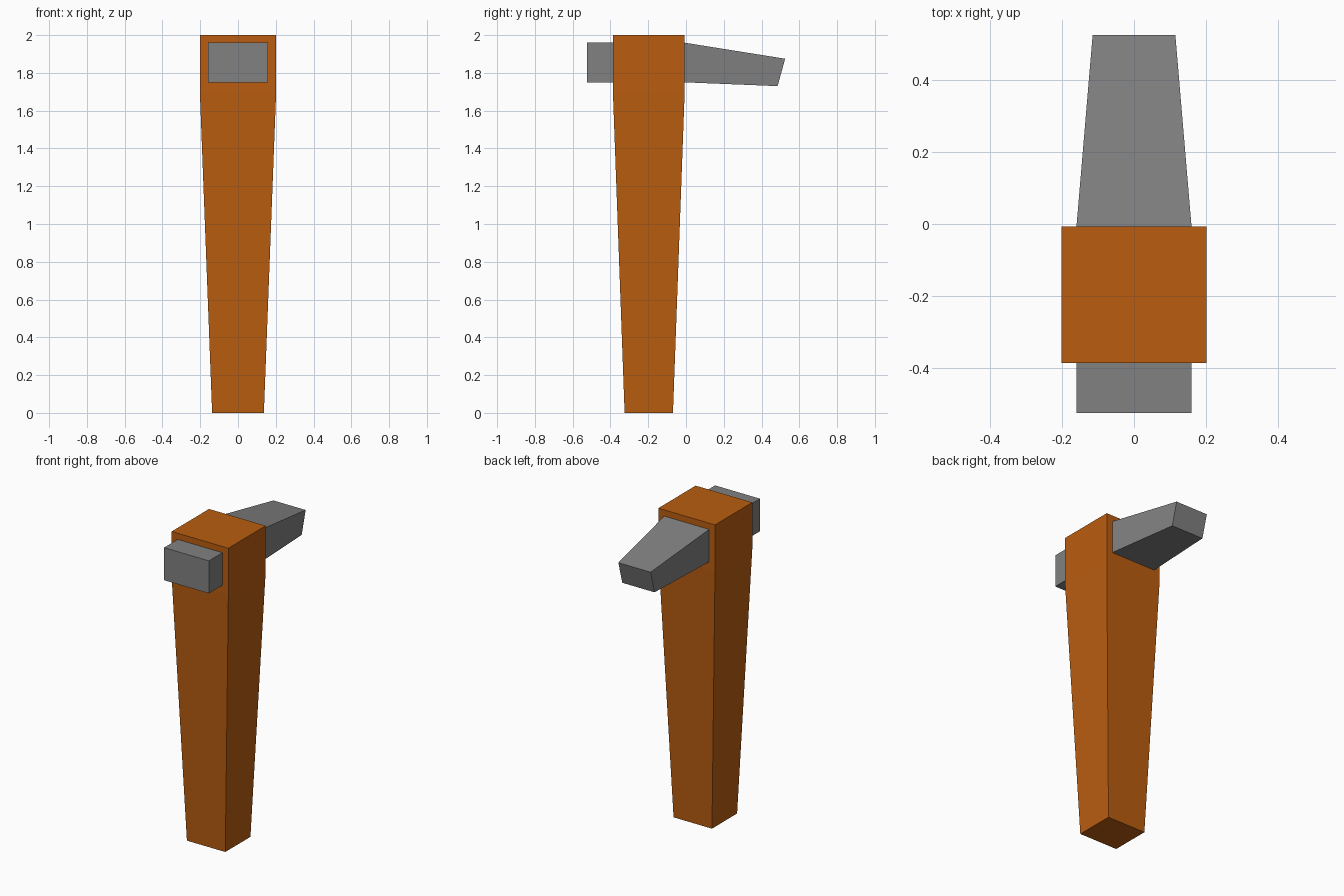
import bpy
import bmesh

cube = bpy.data.objects.get("Cube")
if cube:
    bpy.data.objects.remove(cube, do_unlink=True)


def make_material(name, rgb):
    mat = bpy.data.materials.new(name)
    mat.use_nodes = True
    mat.diffuse_color = (*rgb, 1)
    mat.node_tree.nodes["Principled BSDF"].inputs["Base Color"].default_value = (*rgb, 1)
    return mat


def loft(name, rings, mat):
    """Skin a closed solid through four-cornered cross-sections."""
    bm = bmesh.new()
    loops = [[bm.verts.new(p) for p in ring] for ring in rings]
    for a, b in zip(loops, loops[1:]):
        for i in range(len(a)):
            j = (i + 1) % len(a)
            bm.faces.new((a[i], a[j], b[j], b[i]))
    bm.faces.new(loops[0])
    bm.faces.new(loops[-1])
    bmesh.ops.recalc_face_normals(bm, faces=bm.faces)
    mesh = bpy.data.meshes.new(name)
    bm.to_mesh(mesh)
    bm.free()
    mesh.materials.append(mat)
    obj = bpy.data.objects.new(name, mesh)
    bpy.context.collection.objects.link(obj)
    return obj


def level_ring(half_x, half_y, z, centre_y):
    return [(sx * half_x, centre_y + sy * half_y, z)
            for sx, sy in ((-1, -1), (1, -1), (1, 1), (-1, 1))]


def head_ring(half_x, bottom, top):
    """Cross-section of the head; bottom and top are (y, z) pairs."""
    return [(-half_x, *bottom), (half_x, *bottom), (half_x, *top), (-half_x, *top)]


wood = make_material("orange wood", (0.49, 0.11, 0.005))
metal = make_material("grey metal", (0.22, 0.22, 0.22))

# Handle: tapered shaft with a straight block at the top
HANDLE_Y = -0.197
loft("handle", [level_ring(0.137, 0.128, 0, HANDLE_Y),
                level_ring(0.202, 0.19, 1.7, HANDLE_Y),
                level_ring(0.202, 0.19, 2, HANDLE_Y)], wood)

# Hammer face: short block at the front
loft("hammer_face", [head_ring(0.16, (-0.525, 1.75), (-0.525, 1.96)),
                     head_ring(0.16, (-0.38, 1.75), (-0.38, 1.96))], metal)

# Claw: tapered, drooping wedge at the back
loft("claw", [head_ring(0.16, (-0.008, 1.75), (-0.008, 1.96)),
              head_ring(0.115, (0.485, 1.73), (0.525, 1.875))], metal)
